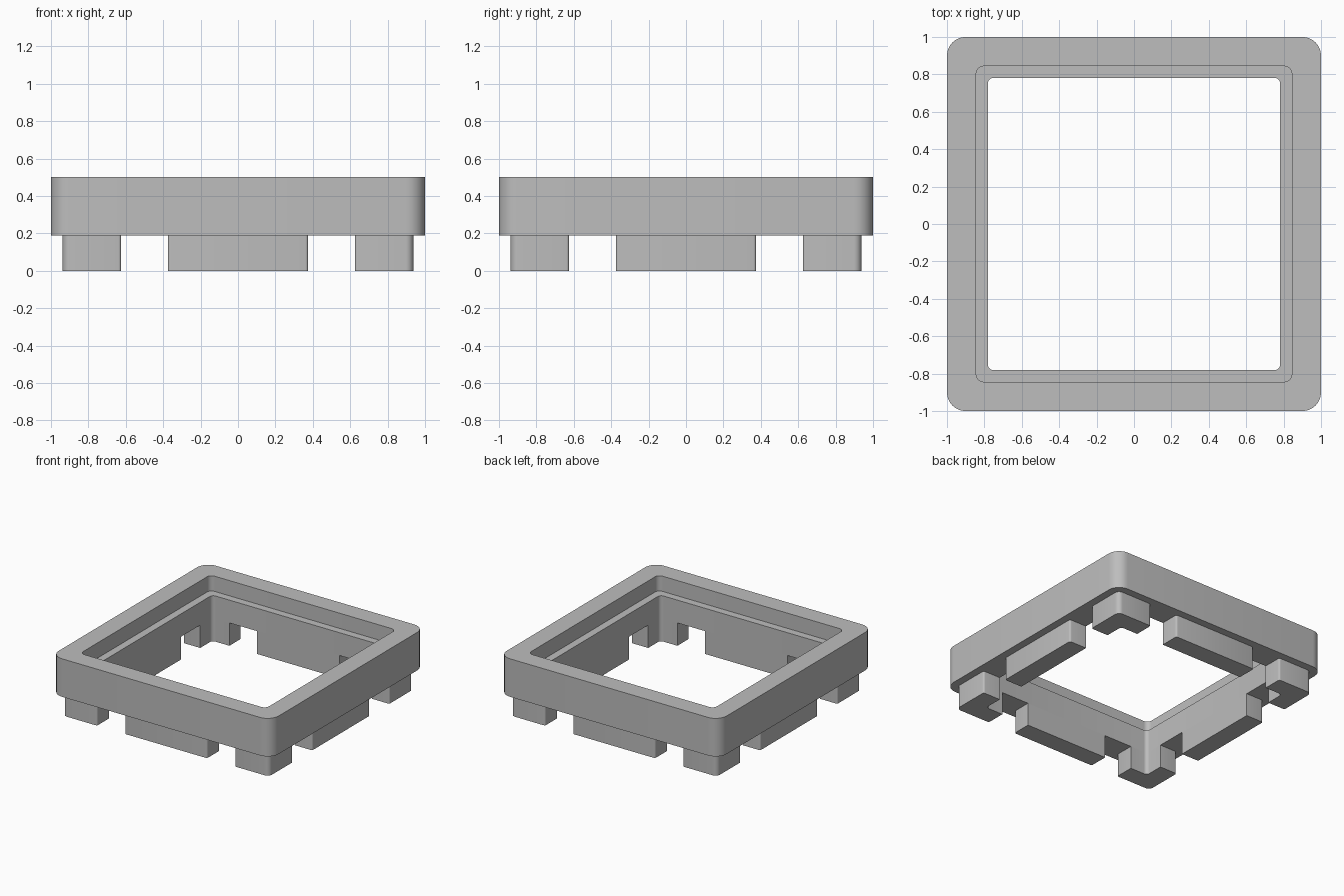
import bpy, bmesh
from math import sin, cos, pi, radians
from mathutils import Matrix, Vector

if "Cube" in bpy.data.objects:
    bpy.data.objects.remove(bpy.data.objects["Cube"], do_unlink=True)

U = 1 / 16                       # design unit
OPENING, POCKET = 12.5 * U, 13.5 * U
SKIRT = 15 * U
RIM_Z, LEDGE_Z, TOP_Z = 3 * U, 6 * U, 8 * U
GAP_IN, GAP_OUT = 6 * U, 10 * U  # gap between foot and side block

grey = bpy.data.materials.new("plain grey")
grey.use_nodes = True
grey.diffuse_color = (0.51, 0.51, 0.51, 1)
grey.node_tree.nodes["Principled BSDF"].inputs["Base Color"].default_value = (0.51, 0.51, 0.51, 1)


def arc(cx, cy, r, start, end, steps=8):
    return [(cx + r * cos(a), cy + r * sin(a))
            for a in (start + (end - start) * i / steps for i in range(steps + 1))]


def rounded_square(half, r):
    c = half - r
    pts = []
    for k, (sx, sy) in enumerate([(1, 1), (-1, 1), (-1, -1), (1, -1)]):
        pts += arc(sx * c, sy * c, r, k * pi / 2, (k + 1) * pi / 2)
    return pts


def finish(name, bm):
    bmesh.ops.recalc_face_normals(bm, faces=bm.faces)
    mesh = bpy.data.meshes.new(name)
    bm.to_mesh(mesh)
    bm.free()
    mesh.materials.append(grey)
    mesh.shade_smooth()
    mesh.set_sharp_from_angle(angle=radians(30))
    obj = bpy.data.objects.new(name, mesh)
    bpy.context.collection.objects.link(obj)
    return obj


def prism(name, pts, z0, z1, quarter):
    bm = bmesh.new()
    bottom = bm.faces.new([bm.verts.new((x, y, z0)) for x, y in pts])
    ext = bmesh.ops.extrude_face_region(bm, geom=[bottom], use_keep_orig=True)
    verts = [g for g in ext["geom"] if isinstance(g, bmesh.types.BMVert)]
    bmesh.ops.translate(bm, verts=verts, vec=Vector((0, 0, z1 - z0)))
    bmesh.ops.rotate(bm, verts=bm.verts, cent=(0, 0, 0),
                     matrix=Matrix.Rotation(quarter * pi / 2, 3, "Z"))
    return finish(name, bm)


# Rim: closed cross-section swept around rounded squares, with an inner ledge
section = [(1, 0.1, RIM_Z), (1, 0.1, TOP_Z),
           (POCKET, 0.04, TOP_Z), (POCKET, 0.04, LEDGE_Z),
           (OPENING, 0.03, LEDGE_Z), (OPENING, 0.03, RIM_Z)]
bm = bmesh.new()
loops = [[bm.verts.new((x, y, z)) for x, y in rounded_square(h, r)] for h, r, z in section]
for a, b in zip(loops, loops[1:] + loops[:1]):
    for i in range(len(a)):
        j = (i + 1) % len(a)
        bm.faces.new((a[i], a[j], b[j], b[i]))
finish("rim", bm)

# Corner feet (L-shaped) and side blocks, one of each per quarter turn
E = 0.015                        # small rounding of the outer upright edges
R, S = 0.04, 0.03
foot = (arc(SKIRT - E, GAP_OUT + E, E, -pi / 2, 0, 4)
        + arc(SKIRT - R, SKIRT - R, R, 0, pi / 2)
        + arc(GAP_OUT + E, SKIRT - E, E, pi / 2, pi, 4)
        + [(GAP_OUT, OPENING)]
        + arc(OPENING - S, OPENING - S, S, pi / 2, 0)
        + [(OPENING, GAP_OUT)])
block = ([(OPENING, -GAP_IN)]
         + arc(SKIRT - E, -GAP_IN + E, E, -pi / 2, 0, 4)
         + arc(SKIRT - E, GAP_IN - E, E, 0, pi / 2, 4)
         + [(OPENING, GAP_IN)])
feet = ["back_left", "back_right", "front_right", "front_left"]
sides = ["left", "back", "right", "front"]
for q in range(4):
    prism("foot_" + feet[q], foot, 0, RIM_Z, q)
    prism("block_" + sides[q], block, 0, RIM_Z, q)
